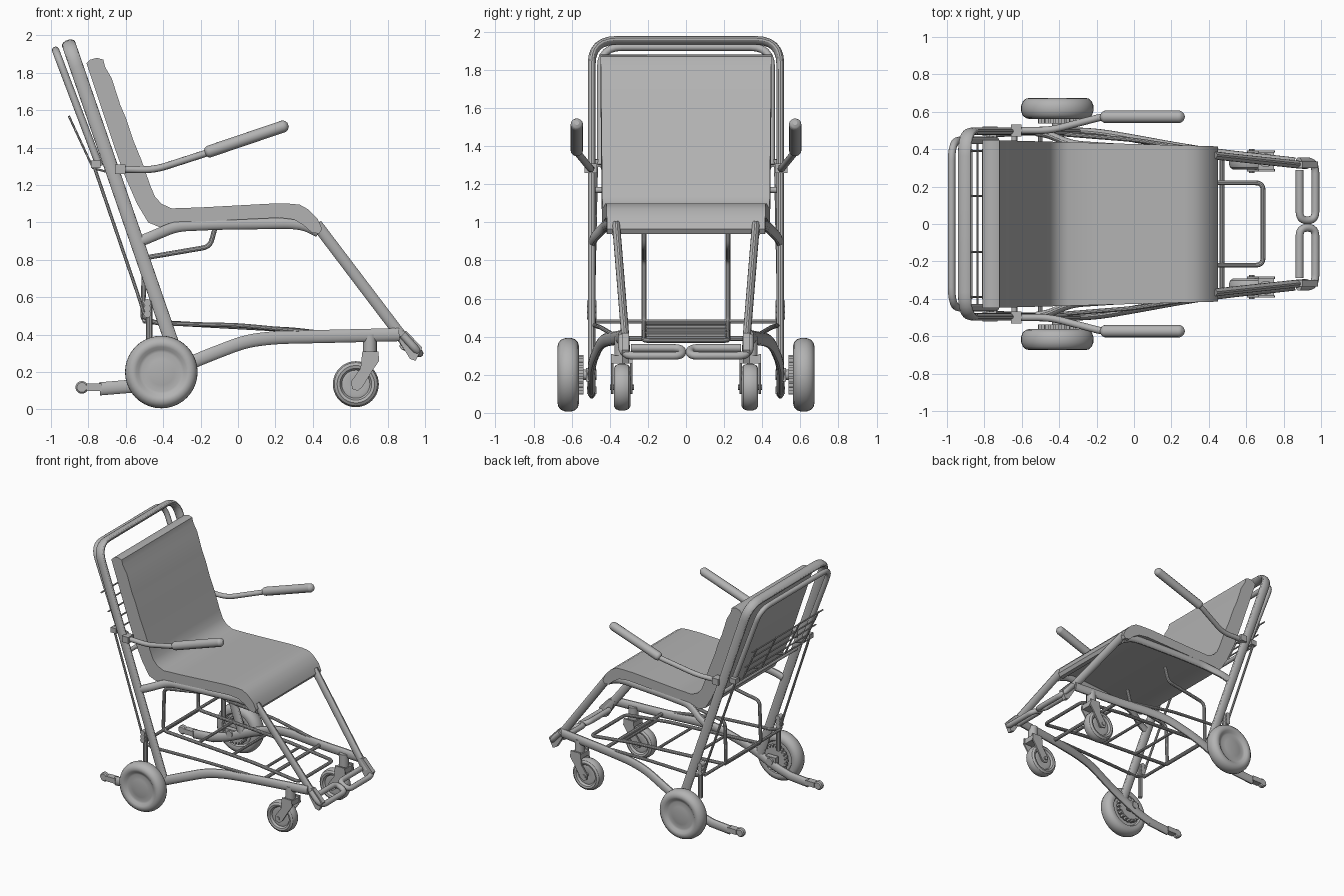
import bpy, bmesh, math
from mathutils import Vector

cube = bpy.data.objects.get("Cube")
if cube:
    bpy.data.objects.remove(cube, do_unlink=True)

grey = bpy.data.materials.new("mid_grey")
grey.use_nodes = True
TONE = (0.45, 0.45, 0.45, 1)
grey.diffuse_color = TONE
grey.node_tree.nodes["Principled BSDF"].inputs["Base Color"].default_value = TONE
made = []


def loft(name, rings, caps=True):
    """Skin a list of equal closed rings."""
    bm = bmesh.new()
    rows = [[bm.verts.new(p) for p in ring] for ring in rings]
    n = len(rows[0])
    for a, b in zip(rows, rows[1:]):
        for i in range(n):
            j = (i + 1) % n
            bm.faces.new((a[i], a[j], b[j], b[i]))
    if caps:
        bm.faces.new(rows[0])
        bm.faces.new(rows[-1])
    bmesh.ops.recalc_face_normals(bm, faces=bm.faces)
    mesh = bpy.data.meshes.new(name)
    bm.to_mesh(mesh)
    bm.free()
    mesh.materials.append(grey)
    obj = bpy.data.objects.new(name, mesh)
    bpy.context.collection.objects.link(obj)
    made.append(obj)
    return obj


def rounded(points, radius):
    """Replace inner corners by short curves."""
    pts = [Vector(p) for p in points]
    out = [pts[0]]
    for a, b, c in zip(pts, pts[1:], pts[2:]):
        d = min(radius, (a - b).length * .48, (c - b).length * .48)
        p, q = b + (a - b).normalized() * d, b + (c - b).normalized() * d
        for k in range(7):
            t = k / 6
            out.append(p * (1 - t) ** 2 + b * 2 * t * (1 - t) + q * t * t)
    return out + [pts[-1]]


def tube(name, points, r, r2=None, normal=None, bend=.06, sides=14):
    """Round tube, or oval tube with r along normal and r2 across it."""
    pts = rounded(points, bend)
    rings, ref = [], Vector(normal or (.31, .17, .93))
    for i, p in enumerate(pts):
        t = (pts[min(i + 1, len(pts) - 1)] - pts[max(i - 1, 0)]).normalized()
        n = (ref - t * ref.dot(t)).normalized()
        if not normal:
            ref = n
        b = t.cross(n)
        angles = [2 * math.pi * k / sides for k in range(sides)]
        rings.append([p + n * r * math.cos(a) + b * (r2 or r) * math.sin(a) for a in angles])
    return loft(name, rings)


def wheel(name, centre, profile, sides=40):
    """Turn (radius, offset) pairs about a crosswise axle."""
    cx, cy, cz = centre
    turns = [2 * math.pi * k / sides for k in range(sides)]
    return loft(name, [[(cx + r * math.cos(a), cy + y, cz + r * math.sin(a)) for a in turns]
                       for r, y in profile])


def plate(name, outline, y0, y1):
    """Side outline in x and z, given thickness across y."""
    return loft(name, [[(x, y, z) for x, z in outline] for y in (y0, y1)])


def block(name, c, s):
    x, y, z = (v / 2 for v in s)
    box = [(c[0] - x, c[2] - z), (c[0] + x, c[2] - z), (c[0] + x, c[2] + z), (c[0] - x, c[2] + z)]
    return plate(name, box, c[1] - y, c[1] + y)


# Upholstered seat and back in one profile, tapering toward the knees
pad = [(-.81, 1.85), (-.79, 1.87), (-.755, 1.88), (-.72, 1.87), (-.71, 1.83), (-.675, 1.77),
       (-.63, 1.63), (-.6, 1.56), (-.56, 1.44), (-.515, 1.33), (-.47, 1.2), (-.445, 1.14),
       (-.41, 1.1), (-.355, 1.075), (-.2, 1.08), (.17, 1.1), (.275, 1.1), (.33, 1.095),
       (.375, 1.07), (.425, 1.02), (.45, .965), (.435, .94), (.395, .945), (.35, .985),
       (.3, 1.015), (.22, 1.025), (-.3, 1.0), (-.42, .975), (-.48, 1.0), (-.54, 1.1),
       (-.61, 1.26), (-.66, 1.4), (-.71, 1.55), (-.76, 1.7)]
half = lambda x: .45 - .035 * max(0, x + .8) / 1.25
loft("seat_pad", [[(x, s * half(x), z) for x, z in pad] for s in (-1, 1)])

# Main back hoop and the slimmer push handle behind it
lean = (1.55, 0, .535)
tube("back_frame", [(-.31, -.495, .23), (-.906, -.495, 1.955), (-.906, .495, 1.955),
                    (-.31, .495, .23)], .037, .021, lean, .13)
tube("push_handle", [(-.74, -.447, 1.3), (-.975, -.447, 1.92), (-.975, .447, 1.92),
                     (-.74, .447, 1.3)], .02, bend=.11)
tube("back_crossbar", [(-.64, -.49, 1.17), (-.64, .49, 1.17)], .016)

# Wire rack behind the back
for y in (-.39, -.15, .15, .39):
    tube("rack_upright", [(-.905, y, 1.57), (-.775, y, 1.29), (-.7, y, 1.27)], .006, bend=.02, sides=8)
for k in range(5):
    t = k / 4
    w = .4 if k % 2 else .45
    tube("rack_wire", [(-.9 + .125 * t, -w, 1.56 - .27 * t),
                       (-.9 + .125 * t, w, 1.56 - .27 * t)], .006, sides=8)

# Luggage tray hung under the seat
tray = [(-.12, .22, .98), (-.15, .22, .87), (-.5, .22, .81), (-.51, .22, .47),
        (.3, .22, .425), (.69, .22, .38)]
tube("tray_frame", tray + [(x, -y, z) for x, y, z in reversed(tray)], .013, bend=.04, sides=10)
for x in (-.5, -.2, .1, .4):
    z = .47 - .06 * (x + .5)
    tube("tray_crossbar", [(x, -.22, z), (x, .22, z)], .011, sides=10)
tube("front_crossbar", [(.47, -.37, .39), (.47, .37, .39)], .014, sides=10)
tube("rear_crossbar", [(-.5, -.48, .48), (-.5, .48, .48)], .012, sides=10)

tyre = [(.02, .045), (.07, .042), (.105, .035), (.12, .04), (.135, .052), (.15, .056), (.168, .052),
        (.184, .038), (.193, .015), (.194, -.012), (.186, -.036), (.17, -.051), (.15, -.056),
        (.13, -.052), (.12, -.035), (.02, -.035)]
roller = [(.02, .02), (.06, .028), (.075, .024), (.085, .04), (.1, .044), (.115, .034), (.123, .014),
          (.123, -.014), (.115, -.034), (.1, -.044), (.085, -.04), (.075, -.024), (.06, -.028), (.02, -.02)]

for s, side in ((1, "left"), (-1, "right")):
    P = lambda *pts: [(x, s * y, z) for x, y, z in pts]
    across = (0, 1, 0)

    # Seat rail, leg tube and looped foot support
    tube("seat_rail_" + side, P((-.52, .49, .9), (-.46, .48, .925), (-.33, .425, .98), (-.1, .41, .99),
                                (.28, .385, .995), (.36, .38, .985), (.43, .37, .95)), .021, .03, across)
    tube("leg_tube_" + side, P((.42, .367, .99), (.875, .318, .39), (.92, .315, .33)), .021, .031, across)
    tube("foot_loop_" + side, P((.88, .335, .4), (.97, .335, .3), (.97, .02, .3),
                                (.885, .02, .34), (.885, .29, .34)), .021, bend=.07)
    plate("foot_bracket_" + side, [(.84, .42), (.9, .42), (.985, .33), (.95, .26), (.92, .27), (.87, .35)],
          s * .3, s * .335)

    # Lower side rail with rear stabiliser roller
    tube("lower_rail_" + side, P((-.58, .495, .125), (-.45, .495, .16), (-.22, .495, .265),
                                 (.04, .45, .365), (.2, .42, .385), (.45, .38, .39), (.86, .335, .4)),
         .021, .036, across, .12)
    tube("stabiliser_arm_" + side, P((-.74, .495, .11), (-.56, .495, .125)), .02, .036, across)
    block("stabiliser_fork_" + side, (-.77, s * .495, .118), (.08, .05, .04))
    wheel("stabiliser_roller_" + side, (-.835, s * .495, .118),
          [(.01, .02), (.026, .02), (.034, .012), (.034, -.012), (.026, -.02), (.01, -.02)], 20)

    # Brake linkage along the side
    tube("brake_rod_" + side, P((-.51, .485, .5), (-.44, .485, .46), (0, .45, .45), (.38, .39, .415)), .012, sides=10)
    tube("brake_stem_" + side, P((-.475, .495, .3), (-.475, .495, .58)), .017, sides=10)
    for z in (.51, .54, .57):
        wheel("brake_collar_" + side, (-.485, s * .495, z), [(.012, -.025), (.02, -.025), (.02, .025), (.012, .025)], 12)
    tube("brake_cable_" + side, P((-.78, .47, 1.33), (-.53, .485, .6), (-.5, .485, .5)), .009, sides=8)
    block("handle_clamp_" + side, (-.76, s * .47, 1.31), (.05, .05, .04))

    # Large rear wheel, toothed brake ring and axle
    hub = (-.41, s * .618, .2)
    wheel("rear_wheel_" + side, hub, [(r, s * y) for r, y in tyre])
    wheel("brake_ring_" + side, (-.41, s * .565, .2), [(.03, s * -.028), (.088, s * -.028), (.088, s * .02), (.03, s * .02)])
    for k in range(20):
        a = math.tau * k / 20
        block("brake_tooth_" + side, (-.41 + .095 * math.cos(a), s * .553, .2 + .095 * math.sin(a)), (.018, .03, .018))
    tube("axle_" + side, P((-.41, .47, .2), (-.41, .58, .2)), .028)
    block("axle_mount_" + side, (-.41, s * .505, .2), (.09, .04, .07))

    # Swivelling front caster
    wheel("caster_wheel_" + side, (.63, s * .335, .135), roller)
    tube("caster_stem_" + side, P((.705, .34, .4), (.705, .34, .29)), .037)
    block("caster_crown_" + side, (.705, s * .337, .28), (.085, .1, .04))
    fork = [(.665, .31), (.75, .31), (.755, .26), (.72, .21), (.665, .12), (.64, .1), (.61, .11), (.605, .15), (.655, .22)]
    for e in (-1, 1):
        y = s * .337 + e * .05
        plate("caster_fork_" + side, fork, y - .006, y + .006)
    tube("caster_axle_" + side, P((.63, .272, .135), (.63, .4, .135)), .015, sides=10)

    # Armrest with padded grip
    block("armrest_clamp_" + side, (-.63, s * .5, 1.285), (.055, .065, .05))
    tube("armrest_tube_" + side, P((-.64, .5, 1.285), (-.45, .5, 1.28), (-.17, .573, 1.37), (-.1, .573, 1.395)),
         .019, bend=.07)
    a, b = Vector((-.175, s * .573, 1.372)), Vector((.268, s * .573, 1.522))
    grip = [a + (b - a) * t for t in (0, .02, .05, .94, .98, 1)]
    ring = tube("armrest_grip_" + side, grip, .033, bend=.004)
    for v in ring.data.vertices:
        t = (v.co - a).dot(b - a) / (b - a).length_squared
        end = max(0, .05 - t, t - .94) / .06
        core = a + (b - a) * t
        v.co = core + (v.co - core) * math.sqrt(max(.12, 1 - end * end))

# Smooth round parts while keeping real edges crisp
bpy.ops.object.select_all(action='DESELECT')
for obj in made:
    obj.select_set(True)
bpy.context.view_layer.objects.active = made[0]
bpy.ops.object.shade_smooth_by_angle(angle=math.radians(32))
